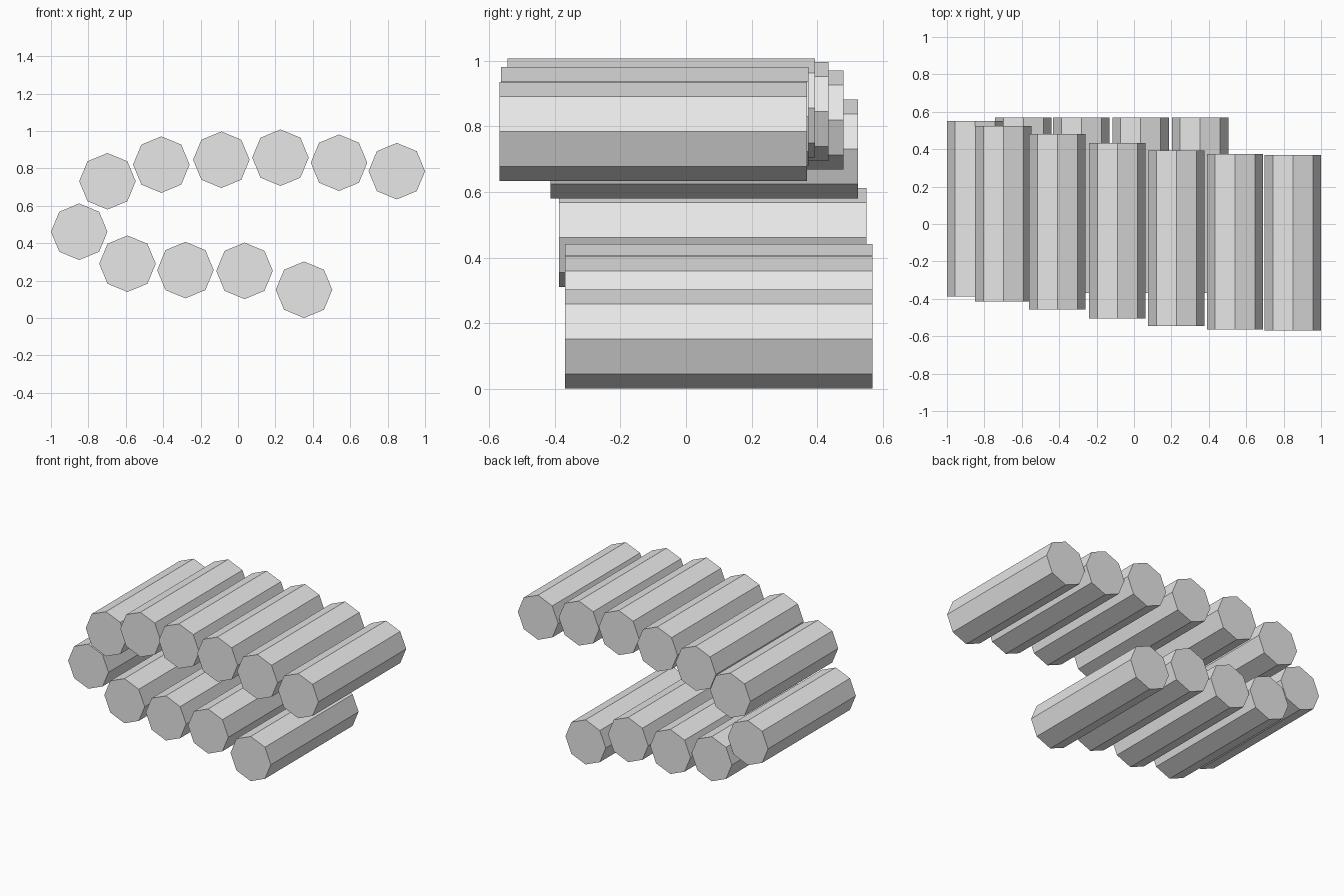
import bpy
import math

if "Cube" in bpy.data.objects:
    bpy.data.objects.remove(bpy.data.objects["Cube"], do_unlink=True)

RADIUS = 0.151
LENGTH = 0.938

grey = bpy.data.materials.new("light_grey")
grey.use_nodes = True
grey.diffuse_color = (0.8, 0.8, 0.8, 1)
grey.node_tree.nodes["Principled BSDF"].inputs["Base Color"].default_value = (0.8, 0.8, 0.8, 1)


def add_log(name, centre):
    """Flat-sided octagonal log lying along y."""
    bpy.ops.mesh.primitive_cylinder_add(
        vertices=8, radius=RADIUS, depth=LENGTH,
        location=centre, rotation=(math.pi / 2, 0, 0))
    log = bpy.context.object
    log.name = name
    log.data.materials.append(grey)


# Bottom row, from the free end towards the bend
lower = [(0.353, 0.1, 0.151), (0.035, 0.1, 0.252),
         (-0.281, 0.1, 0.256), (-0.591, 0.1, 0.29)]
# The single log at the bend
bend = [(-0.849, 0.082, 0.461)]
# Top row, stepping forward towards the free end
upper = [(-0.698, 0.055, 0.731), (-0.41, 0.012, 0.82),
         (-0.089, -0.035, 0.846), (0.227, -0.076, 0.857),
         (0.54, -0.096, 0.83), (0.849, -0.1, 0.785)]

for row, centres in (("lower_log", lower), ("bend_log", bend), ("upper_log", upper)):
    for i, centre in enumerate(centres, 1):
        add_log(f"{row}_{i}", centre)
